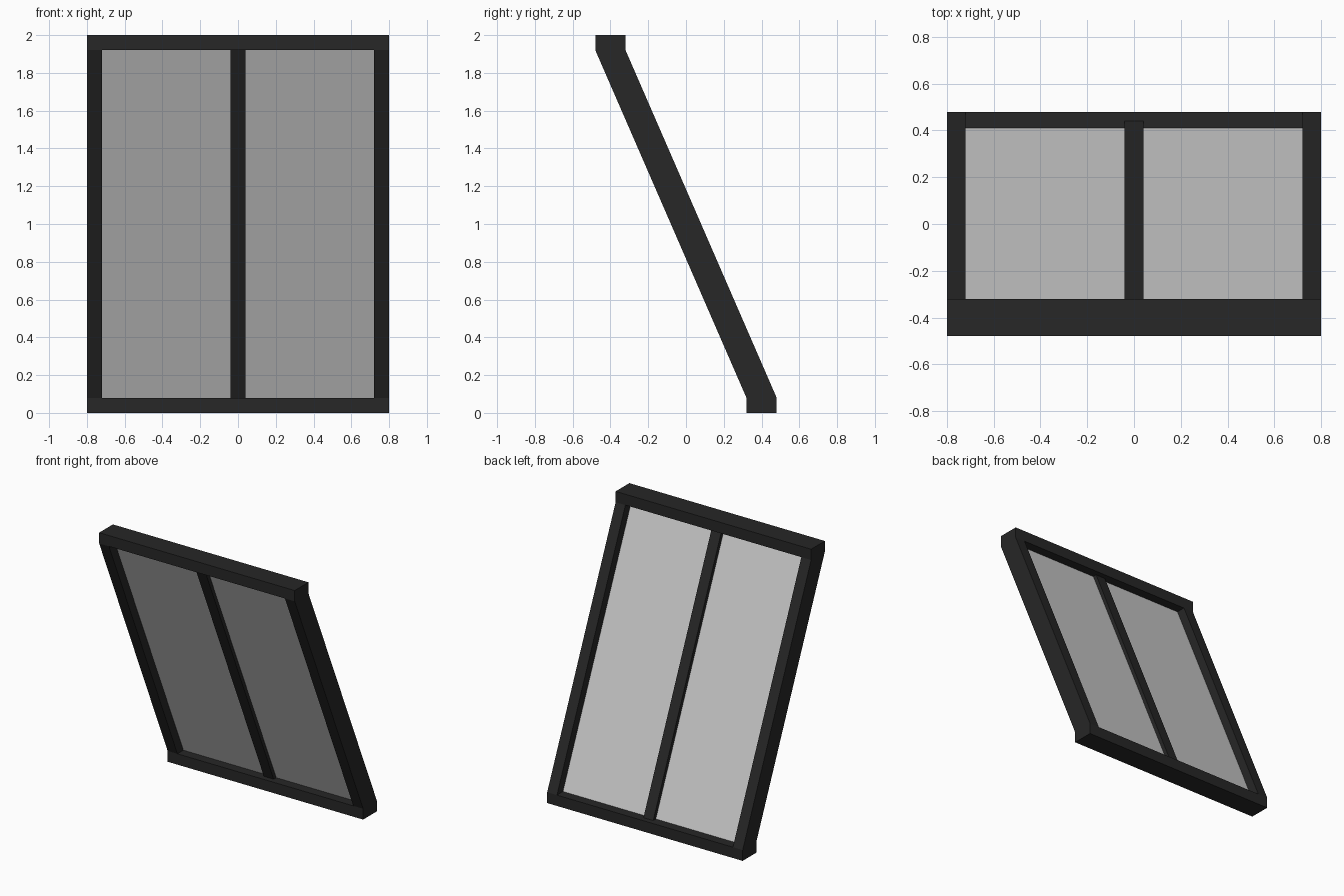
import bpy, bmesh

if "Cube" in bpy.data.objects:
    bpy.data.objects.remove(bpy.data.objects["Cube"])

frame_mat = bpy.data.materials.new("dark_frame")
frame_mat.diffuse_color = (0.02, 0.02, 0.02, 1)
frame_mat.use_nodes = True
frame_mat.node_tree.nodes["Principled BSDF"].inputs["Base Color"].default_value = frame_mat.diffuse_color


def slab(name, x0, x1, bottom_y, top_y, z0, z1, depth, mat=None):
    """Box whose bottom and top may be offset in y (a sheared slab)."""
    bm = bmesh.new()
    bmesh.ops.create_cube(bm, size=1)
    for v in bm.verts:
        up = v.co.z > 0
        v.co.x = x1 if v.co.x > 0 else x0
        v.co.y = (top_y if up else bottom_y) + v.co.y * depth
        v.co.z = z1 if up else z0
    mesh = bpy.data.meshes.new(name)
    bm.to_mesh(mesh)
    bm.free()
    ob = bpy.data.objects.new(name, mesh)
    bpy.context.collection.objects.link(ob)
    if mat:
        mesh.materials.append(mat)
    return ob


W, T = 0.8, 0.08          # half width, bar width
LO, HI = T, 2 - T         # height range of the leaning section
LEAN = 0.4                # y offset at bottom (+) and top (-)

# Horizontal rails
slab("bottom_rail", -W, W, LEAN, LEAN, 0, LO, 0.16, frame_mat)
slab("top_rail", -W, W, -LEAN, -LEAN, HI, 2, 0.16, frame_mat)

# Slanted centre bar, thinner than the outer frame
slab("centre_mullion", -T / 2, T / 2, LEAN, -LEAN, LO, HI, 0.08, frame_mat)

# Slanted side stiles and glass panes
for side, s in (("left", -1), ("right", 1)):
    a, b = sorted((s * (W - T), s * W))
    slab(side + "_stile", a, b, LEAN, -LEAN, LO, HI, 0.16, frame_mat)
    a, b = sorted((s * T / 2, s * (W - T)))
    slab(side + "_pane", a, b, LEAN, -LEAN, LO, HI, 0.02)
